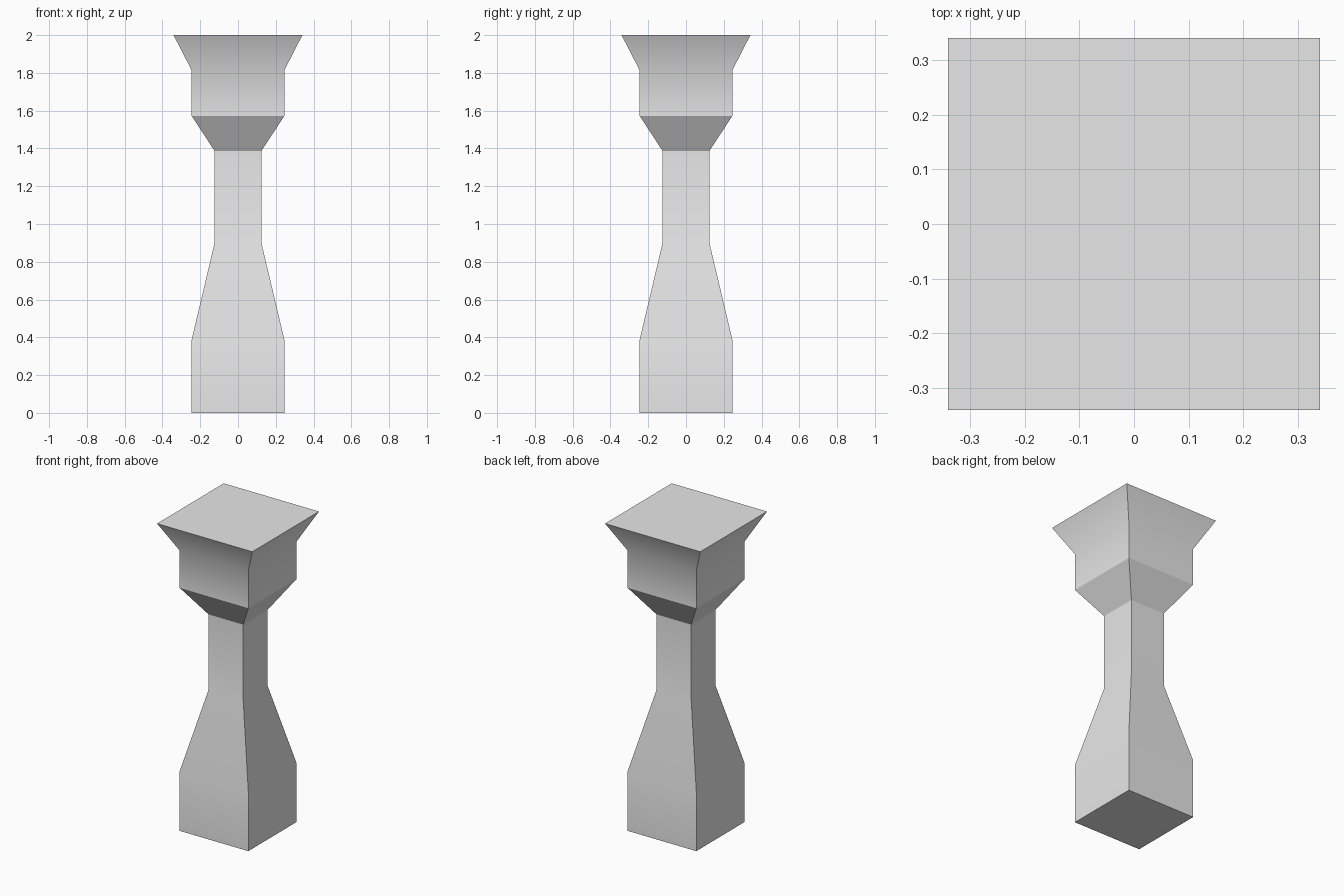
import bpy
import bmesh
import math

cube = bpy.data.objects.get("Cube")
if cube:
    bpy.data.objects.remove(cube, do_unlink=True)

# Plain grey stone
stone = bpy.data.materials.new("grey_stone")
stone.use_nodes = True
colour = (0.8, 0.8, 0.8, 1)
stone.diffuse_color = colour
stone.node_tree.nodes["Principled BSDF"].inputs["Base Color"].default_value = colour

# Square pillar profile: (half width, height) from foot to cap
wide, narrow, cap = 0.246, 0.124, 0.341
profile = [(wide, 0), (wide, 0.385), (narrow, 0.9), (narrow, 1.387),
           (wide, 1.573), (wide, 1.815), (cap, 2)]

bm = bmesh.new()
rings = [[bm.verts.new((sx * w, sy * w, z))
          for sx, sy in ((-1, -1), (1, -1), (1, 1), (-1, 1))]
         for w, z in profile]

# Side walls between consecutive square rings
for low, high in zip(rings, rings[1:]):
    for i in range(4):
        j = (i + 1) % 4
        bm.faces.new((low[i], low[j], high[j], high[i]))

# Foot and cap
bm.faces.new(rings[0][::-1])
bm.faces.new(rings[-1])

mesh = bpy.data.meshes.new("pillar")
bm.to_mesh(mesh)
bm.free()
mesh.materials.append(stone)
pillar = bpy.data.objects.new("pillar", mesh)
bpy.context.collection.objects.link(pillar)

# Gentle bends are smooth, corners and capital edges stay sharp
bpy.ops.object.select_all(action="DESELECT")
pillar.select_set(True)
bpy.context.view_layer.objects.active = pillar
bpy.ops.object.shade_smooth_by_angle(angle=math.radians(30))
